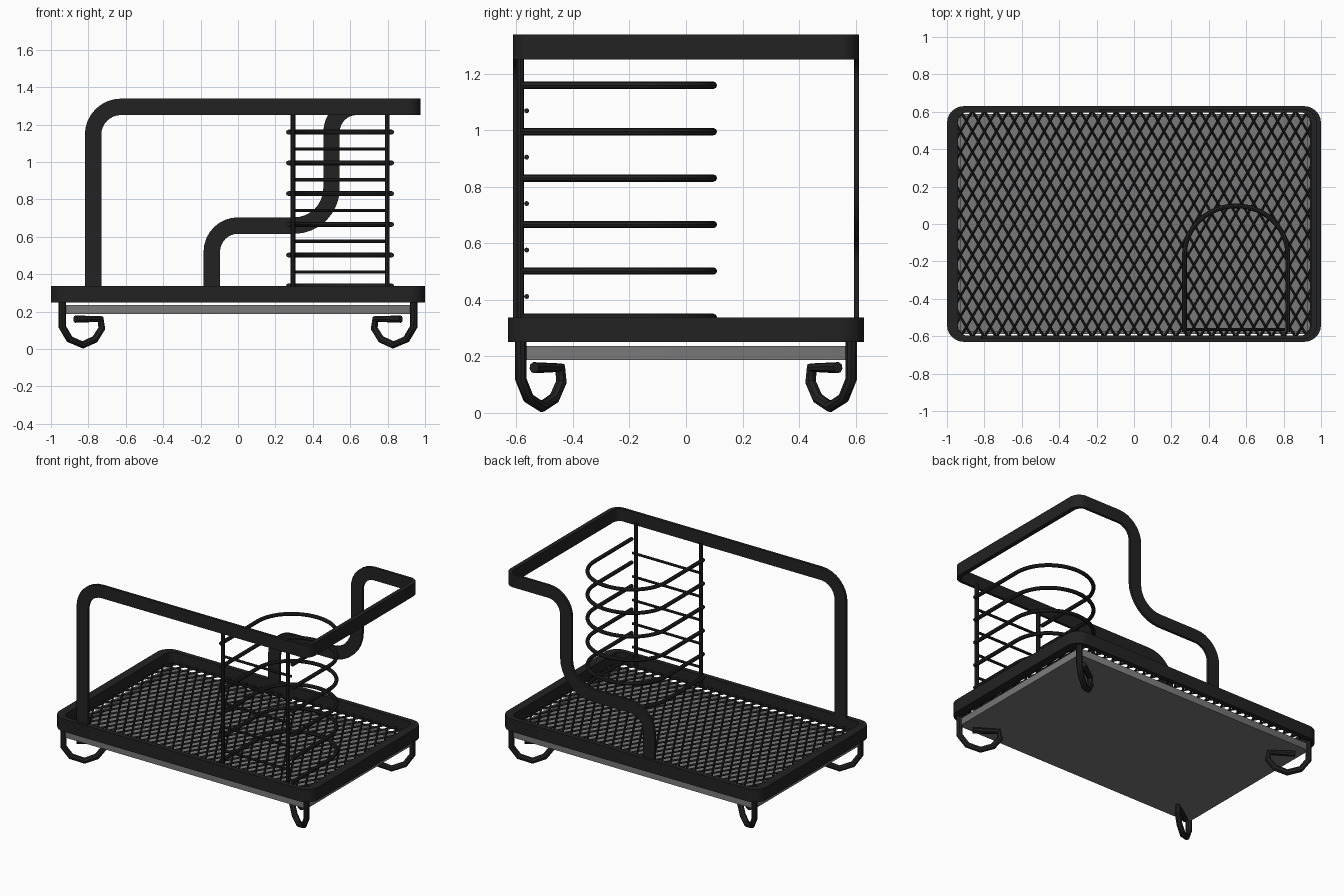
import bpy, bmesh, math
from mathutils import Vector

if "Cube" in bpy.data.objects:
    bpy.data.objects.remove(bpy.data.objects["Cube"])


def material(name, v):
    m = bpy.data.materials.new(name)
    m.diffuse_color = (v, v, v, 1)
    m.use_nodes = True
    m.node_tree.nodes["Principled BSDF"].inputs["Base Color"].default_value = m.diffuse_color
    return m


BLACK = material("matte_black", 0.016)
GREY = material("tray_grey", 0.19)


def finish(ob, mat):
    ob.data.materials.clear()
    ob.data.materials.append(mat)
    bpy.ops.object.select_all(action='DESELECT')
    ob.select_set(True)
    bpy.context.view_layer.objects.active = ob
    bpy.ops.object.shade_smooth_by_angle(angle=math.radians(35))
    return ob


def wires(name, paths, radius, res=2):
    """Round wires along one or more polylines, as one mesh."""
    cu = bpy.data.curves.new(name, 'CURVE')
    cu.dimensions = '3D'
    cu.bevel_depth, cu.bevel_resolution, cu.use_fill_caps = radius, res, True
    for pts in paths:
        sp = cu.splines.new('POLY')
        sp.points.add(len(pts) - 1)
        for p, co in zip(sp.points, pts):
            p.co = (*co, 1)
    ob = bpy.data.objects.new(name, cu)
    bpy.context.collection.objects.link(ob)
    bpy.ops.object.select_all(action='DESELECT')
    ob.select_set(True)
    bpy.context.view_layer.objects.active = ob
    bpy.ops.object.convert(target='MESH')
    return finish(bpy.context.view_layer.objects.active, BLACK)


def sweep(name, sections, closed, mat):
    """Skin a list of equal-length closed sections."""
    bm = bmesh.new()
    rows = [[bm.verts.new(p) for p in s] for s in sections]
    n, k = len(rows), len(rows[0])
    for i in range(n if closed else n - 1):
        a, b = rows[i], rows[(i + 1) % n]
        for j in range(k):
            bm.faces.new((a[j], a[(j + 1) % k], b[(j + 1) % k], b[j]))
    if not closed:
        bm.faces.new(rows[0])
        bm.faces.new(rows[-1])
    bmesh.ops.recalc_face_normals(bm, faces=bm.faces)
    me = bpy.data.meshes.new(name)
    bm.to_mesh(me)
    bm.free()
    ob = bpy.data.objects.new(name, me)
    bpy.context.collection.objects.link(ob)
    return finish(ob, mat)


def rounded_rect(hx, hy, r, steps=6):
    pts = []
    for q, (sx, sy) in enumerate(((1, 1), (-1, 1), (-1, -1), (1, -1))):
        for i in range(steps + 1):
            a = math.pi / 2 * (q + i / steps)
            pts.append((sx * (hx - r) + r * math.cos(a), sy * (hy - r) + r * math.sin(a)))
    return pts


def fillet(pts, radii, steps=8):
    """Round the right-angled corners of a 3D polyline."""
    pts = [Vector(p) for p in pts]
    out = [(pts[0], (pts[1] - pts[0]).normalized())]
    for i, r in enumerate(radii, 1):
        d0 = (pts[i] - pts[i - 1]).normalized()
        d1 = (pts[i + 1] - pts[i]).normalized()
        c = pts[i] - d0 * r + d1 * r
        for s in range(steps + 1):
            a = math.pi / 2 * s / steps
            out.append((c - d1 * r * math.cos(a) + d0 * r * math.sin(a),
                        d0 * math.cos(a) + d1 * math.sin(a)))
    out.append((pts[-1], (pts[-1] - pts[-2]).normalized()))
    return out


# Base rim: upright band around the rack
outer, inner = rounded_rect(1.0, 0.63, 0.09), rounded_rect(0.94, 0.597, 0.05)
sweep("base_rim", [[(*o, 0.25), (*o, 0.338), (*i, 0.338), (*i, 0.25)]
                   for o, i in zip(outer, inner)], True, BLACK)

# Diamond mesh floor
PX, PY, HX, HY = 0.064, 0.11, 0.955, 0.61
k = PX / PY
lattice = []
for s in (1, -1):
    for n in range(-21, 22):
        c = n * PX
        ya, yb = sorted(((-HX - c) / (s * k), (HX - c) / (s * k)))
        ya, yb = max(ya, -HY), min(yb, HY)
        if yb - ya > 0.02:
            lattice.append([(c + s * k * ya, ya, 0.267), (c + s * k * yb, yb, 0.267)])
wires("mesh_floor", lattice, 0.007, 0)

# Drip tray: shallow open box under the mesh
tray_sections = []
for o, i in zip(rounded_rect(0.94, 0.587, 0.02, 2), rounded_rect(0.925, 0.573, 0.01, 2)):
    tray_sections.append([(*o, 0.187), (*o, 0.236), (*i, 0.236), (*i, 0.2)])
tray = sweep("drip_tray", tray_sections, True, GREY)
bm = bmesh.new()
bm.from_mesh(tray.data)
for z in (0.187, 0.2):
    # replace the open ends by a floor and an underside
    bm.verts.ensure_lookup_table()
    loop = [v for v in bm.verts if abs(v.co.z - z) < 1e-4]
    bm.faces.new(loop)
bmesh.ops.delete(bm, geom=[f for f in bm.faces if len(f.verts) == 4
                           and all(v.co.z < 0.21 for v in f.verts)], context='FACES_ONLY')
bmesh.ops.recalc_face_normals(bm, faces=bm.faces)
bm.to_mesh(tray.data)
bm.free()

# Hooked wire feet, set diagonally at the corners
hook = [(-0.94, 0.26), (-0.94, 0.12), (-0.90, 0.052), (-0.83, 0.022),
        (-0.765, 0.052), (-0.728, 0.11), (-0.735, 0.16), (-0.87, 0.16)]
for fb, sy in (("front", 1), ("back", -1)):
    for lr, sx in (("left", 1), ("right", -1)):
        wires(f"{fb}_{lr}_foot",
              [[(sx * x, sy * (-0.585 + (x + 0.94) * 0.68), z) for x, z in hook]], 0.02)

# Handle rail: one flat band, front post to stepped back post
Y, TOP, END = 0.613, 1.295, 0.976
path = fillet([(-0.775, -Y, 0.29), (-0.775, -Y, TOP), (END, -Y, TOP), (END, Y, TOP),
               (0.5, Y, TOP), (0.5, Y, 0.66), (-0.14, Y, 0.66), (-0.14, Y, 0.29)],
              [0.15, 0.07, 0.07, 0.135, 0.2, 0.14])
sections = []
for p, t in path:
    if abs(p.y) > Y - 1e-4:
        n = Vector((0, math.copysign(1, p.y), 0))
    else:
        n = Vector((t.y, -t.x, 0)).normalized()
    w = t.cross(n) * 0.044
    q = p - Vector((n.x * 0.03, n.y * 0.018, 0))
    sections.append([p + w, p - w, q - w, q + w])
sweep("handle_rail", sections, False, BLACK)

# Cutlery basket: uprights, front bars and U-shaped hoops
CX = 0.546
wires("basket_uprights", [[(CX + d, -0.586, 0.26), (CX + d, -0.586, 1.27)]
                          for d in (-0.252, 0.252)], 0.013)
wires("basket_front_bars", [[(CX - 0.262, -0.564, z), (CX + 0.262, -0.564, z)]
                            for z in [0.412 + 0.1643 * i for i in range(5)]], 0.009)
hoop = [(0.276, -0.578)]
hoop += [(0.276 * math.cos(math.pi * i / 24), -0.165 + 0.262 * math.sin(math.pi * i / 24))
         for i in range(25)]
hoop += [(-0.276, -0.578)]
wires("basket_hoops", [[(CX + x, y, 0.338 + 0.1643 * i) for x, y in hoop]
                       for i in range(6)], 0.013)
